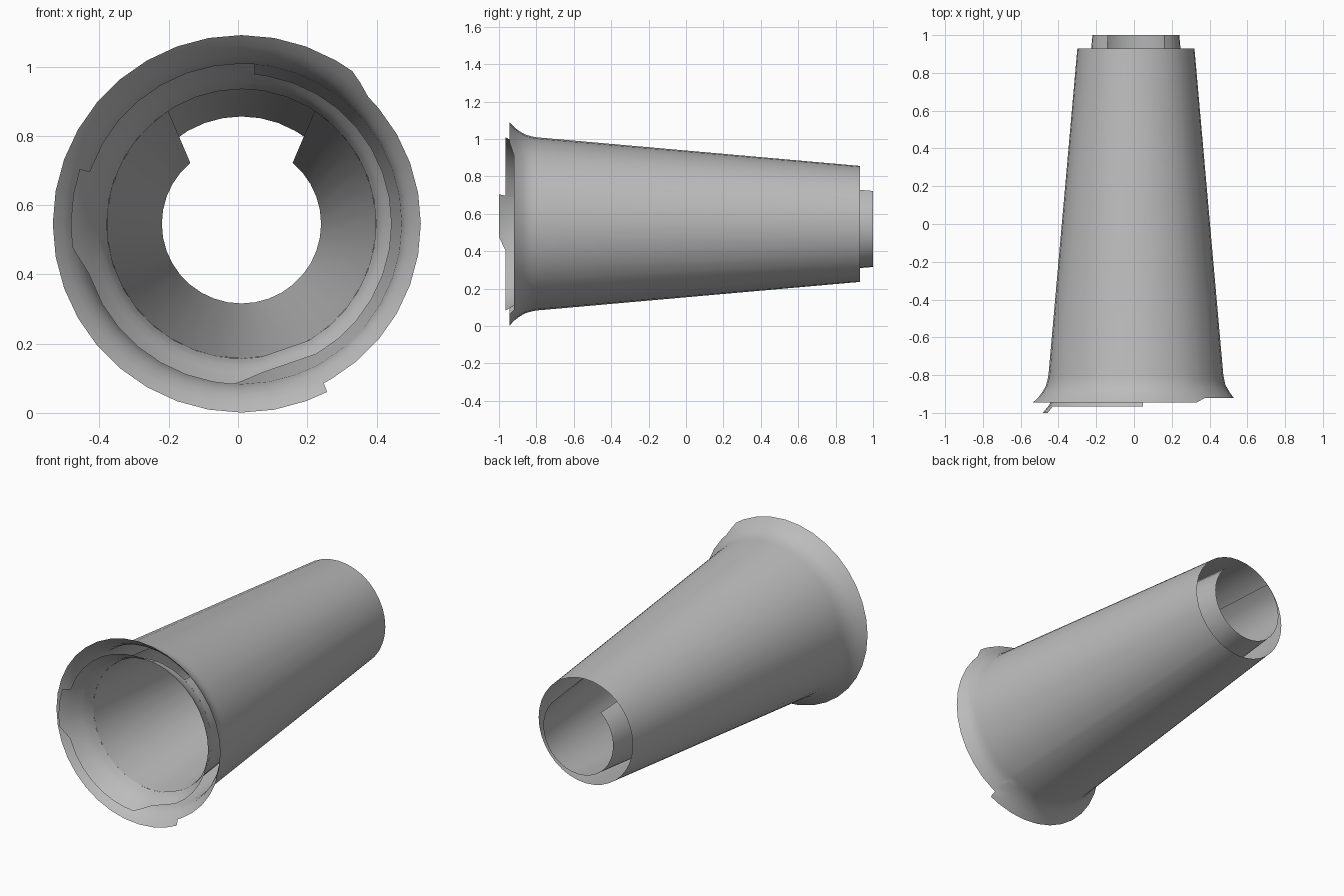
import bpy, bmesh
from math import cos, sin, radians

cube = bpy.data.objects.get("Cube")
if cube:
    bpy.data.objects.remove(cube)

CX, CZ = 0.01, 0.546

grey = bpy.data.materials.new("plain grey")
grey.use_nodes = True
colour = (0.5, 0.5, 0.5, 1)
grey.diffuse_color = colour
grey.node_tree.nodes["Principled BSDF"].inputs["Base Color"].default_value = colour


def lerp(table, x):
    """Piecewise linear lookup in a table sorted by its first column."""
    for (x0, v0), (x1, v1) in zip(table, table[1:]):
        if x <= x1:
            return v0 + (v1 - v0) * (x - x0) / (x1 - x0)
    return table[-1][1]


def sheet(name, columns):
    """Skin a thin shell through columns of (angle, y, radius) points."""
    bm = bmesh.new()
    grid = [[bm.verts.new((CX + r * cos(radians(a)), y, CZ + r * sin(radians(a))))
             for a, y, r in col] for col in columns]
    for c0, c1 in zip(grid, grid[1:]):
        for i in range(len(c0) - 1):
            bm.faces.new((c0[i], c0[i + 1], c1[i + 1], c1[i]))
    bmesh.ops.remove_doubles(bm, verts=bm.verts, dist=0.0001)
    mesh = bpy.data.meshes.new(name)
    bm.to_mesh(mesh)
    bm.free()
    mesh.materials.append(grey)
    obj = bpy.data.objects.new(name, mesh)
    bpy.context.collection.objects.link(obj)
    bpy.ops.object.select_all(action='DESELECT')
    obj.select_set(True)
    bpy.context.view_layer.objects.active = obj
    bpy.ops.object.shade_smooth_by_angle(angle=radians(30))


def flare(profile, edge, back=None):
    """Columns for a full ring whose front edge follows the edge table."""
    corners = [a for a, _ in edge]
    angles = sorted(set(corners) | {a for a in range(-60, 300, 10)
                                    if min(abs(a - c) for c in corners) > 2
                                    and corners[0] < a < corners[-1]})
    crease = profile[-1][0]
    columns = []
    for a in angles:
        front = lerp(edge, a)
        ys = [crease + (front - crease) * i / 5 for i in range(6)]
        col = [(a, y, lerp(profile, y)) for y in ys]
        columns.append(([(a, *back)] if back else []) + col)
    return columns


# Outer cone with flared, partly trimmed rim
outer_profile = [(-0.945, 0.545), (-0.92, 0.518), (-0.89, 0.495),
                 (-0.85, 0.473), (-0.8, 0.463)]
outer_edge = [(-62.7, -0.92), (45, -0.92), (54, -0.945),
              (297, -0.945), (297.3, -0.92)]
sheet("outer_cone", flare(outer_profile, outer_edge, back=(0.93, 0.31)))

# Flared collar of the lining, with a long side and a projecting tab
collar_profile = [(-1.0, 0.493), (-0.965, 0.464), (-0.915, 0.434),
                  (-0.87, 0.404), (-0.82, 0.389)]
collar_edge = [(-82, -0.915), (85, -0.915), (85.3, -0.965), (161, -0.965),
               (161.3, -1.0), (188, -1.0), (198, -0.965), (267, -0.965),
               (278, -0.915)]
sheet("lining_collar", flare(collar_profile, collar_edge))

# Lining cone, open along the top with a tapering slot
steps = 28
lining = []
for i in range(steps + 1):
    s = i / steps * 2 - 1
    lining.append([(270 + s * 140, 1.0, 0.23), (270 + s * 147, -0.82, 0.389)])
sheet("lining_cone", lining)
